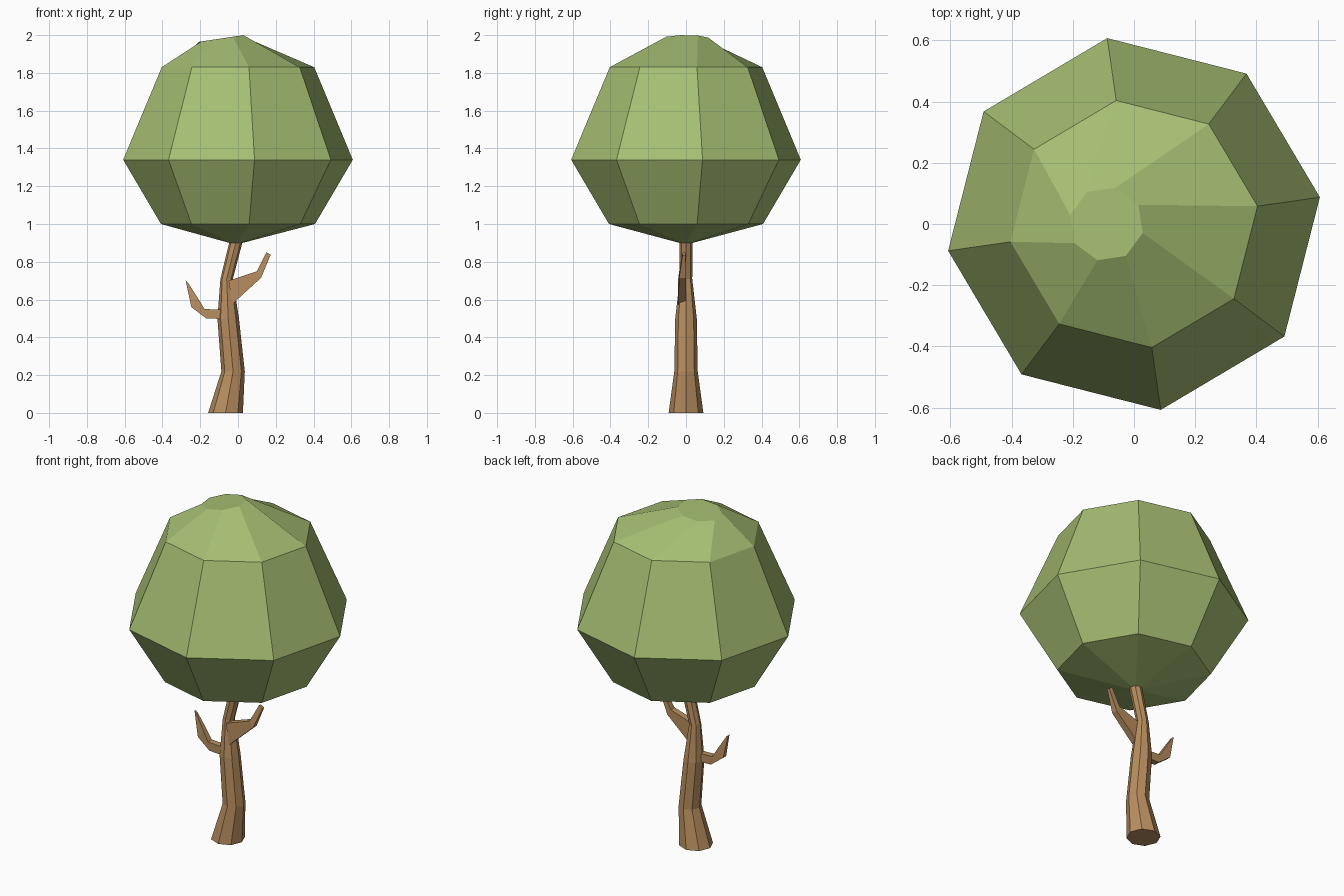
import bpy, bmesh, math
from mathutils import Vector

if "Cube" in bpy.data.objects:
    bpy.data.objects.remove(bpy.data.objects["Cube"])


def material(name, rgb):
    m = bpy.data.materials.new(name)
    m.diffuse_color = (*rgb, 1.0)
    m.use_nodes = True
    m.node_tree.nodes["Principled BSDF"].inputs["Base Color"].default_value = m.diffuse_color
    return m


leaf_green = material("leaf green", (0.38, 0.52, 0.17))
bark_brown = material("bark brown", (0.48, 0.27, 0.115))


def loft(name, rings, mat):
    """Skin a stack of equal-sized rings and cap both ends, flat shaded."""
    bm = bmesh.new()
    loops = [[bm.verts.new(p) for p in ring] for ring in rings]
    n = len(loops[0])
    for a, b in zip(loops, loops[1:]):
        for i in range(n):
            j = (i + 1) % n
            bm.faces.new((a[i], a[j], b[j], b[i]))
    bm.faces.new(loops[0][::-1])
    bm.faces.new(loops[-1])
    bmesh.ops.recalc_face_normals(bm, faces=bm.faces[:])
    mesh = bpy.data.meshes.new(name)
    bm.to_mesh(mesh)
    bm.free()
    mesh.materials.append(mat)
    obj = bpy.data.objects.new(name, mesh)
    bpy.context.collection.objects.link(obj)
    return obj


def octagon(cx, z, r, turn=0.0, slope=0.0):
    """Eight points around (cx, 0, z); slope tilts the ring along x."""
    pts = []
    for i in range(8):
        a = math.radians(turn + 45 * i)
        dx = r * math.cos(a)
        pts.append(Vector((cx + dx, r * math.sin(a), z + slope * dx)))
    return pts


def branch_section(top, bottom, y, half):
    """Four-sided section between an upper and a lower (x, z) point."""
    return [Vector((top[0], y - half, top[1])), Vector((top[0], y + half, top[1])),
            Vector((bottom[0], y + half, bottom[1])), Vector((bottom[0], y - half, bottom[1]))]


# Crooked trunk, flared at the foot
loft("trunk", [octagon(*s) for s in (
    (-0.066, 0.0, 0.092), (-0.026, 0.22, 0.062), (-0.052, 0.5, 0.057),
    (-0.06, 0.71, 0.033), (-0.011, 0.905, 0.035))], bark_brown)

# Right branch
loft("right_branch", [branch_section(*s) for s in (
    ((-0.05, 0.70), (-0.03, 0.575), -0.022, 0.02),
    ((-0.034, 0.705), (-0.004, 0.60), -0.022, 0.02),
    ((0.10, 0.75), (0.122, 0.715), -0.018, 0.018),
    ((0.15, 0.85), (0.173, 0.837), -0.01, 0.008))], bark_brown)

# Left branch
loft("left_branch", [branch_section(*s) for s in (
    ((-0.07, 0.545), (-0.07, 0.497), -0.012, 0.02),
    ((-0.177, 0.55), (-0.168, 0.50), -0.01, 0.018),
    ((-0.208, 0.60), (-0.247, 0.56), -0.008, 0.015),
    ((-0.265, 0.69), (-0.277, 0.70), -0.005, 0.006))], bark_brown)

# Faceted crown with a small tilted, twisted cap
TURN = 8.2
loft("crown", [
    octagon(-0.011, 0.90, 0.035, TURN),
    octagon(0, 1.0, 0.412, TURN),
    octagon(0, 1.34, 0.614, TURN),
    octagon(0, 1.83, 0.408, TURN),
    octagon(-0.09, 1.982, 0.122, 31, 0.15)], leaf_green)
